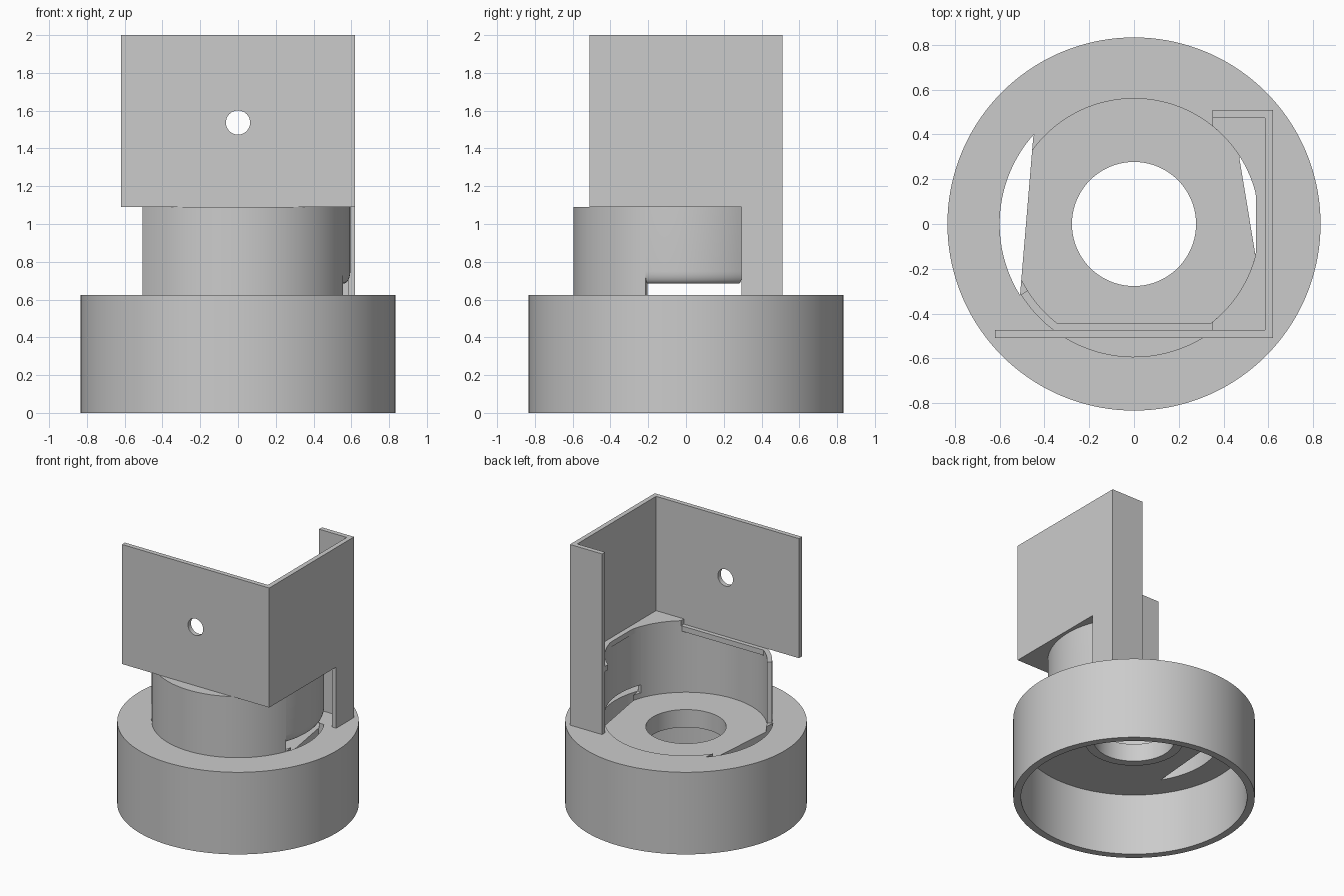
import bpy, bmesh, math
from math import sin, cos, radians, asin, degrees

cube = bpy.data.objects.get("Cube")
if cube:
    bpy.data.objects.remove(cube, do_unlink=True)

GREY = (0.6, 0.6, 0.6, 1)
grey = bpy.data.materials.new("plain_grey")
grey.use_nodes = True
grey.diffuse_color = GREY
grey.node_tree.nodes["Principled BSDF"].inputs["Base Color"].default_value = GREY


def finish(name, bm):
    bmesh.ops.recalc_face_normals(bm, faces=bm.faces)
    mesh = bpy.data.meshes.new(name)
    bm.to_mesh(mesh)
    bm.free()
    obj = bpy.data.objects.new(name, mesh)
    bpy.context.collection.objects.link(obj)
    mesh.materials.append(grey)
    return obj


def select(obj):
    bpy.ops.object.select_all(action='DESELECT')
    obj.select_set(True)
    bpy.context.view_layer.objects.active = obj


def smooth(obj):
    select(obj)
    bpy.ops.object.shade_smooth_by_angle(angle=radians(30))


def revolve(name, profile, start=0, end=360):
    """Sweep a closed (radius, z) profile around z between two angles."""
    full = end - start == 360
    steps = max(4, round((end - start) / 2.5))
    bm = bmesh.new()
    rings = []
    for i in range(steps if full else steps + 1):
        a = radians(start + (end - start) * i / steps)
        rings.append([bm.verts.new((r * cos(a), r * sin(a), z)) for r, z in profile])
    pairs = list(zip(rings, rings[1:]))
    if full:
        pairs.append((rings[-1], rings[0]))
    else:
        bm.faces.new(rings[0])
        bm.faces.new(rings[-1])
    n = len(profile)
    for p, q in pairs:
        for j in range(n):
            k = (j + 1) % n
            bm.faces.new((p[j], p[k], q[k], q[j]))
    return finish(name, bm)


def prism(name, outline, z0, z1):
    """Extrude an (x, y) outline upward."""
    bm = bmesh.new()
    face = bm.faces.new([bm.verts.new((x, y, z0)) for x, y in outline])
    top = bmesh.ops.extrude_face_region(bm, geom=[face])["geom"]
    bmesh.ops.translate(bm, vec=(0, 0, z1 - z0),
                        verts=[v for v in top if isinstance(v, bmesh.types.BMVert)])
    return finish(name, bm)


def box(name, x0, x1, y0, y1, z0, z1):
    return prism(name, [(x0, y0), (x1, y0), (x1, y1), (x0, y1)], z0, z1)


def arc(r, a0, a1, n=24):
    angles = [radians(a0 + (a1 - a0) * i / n) for i in range(n + 1)]
    return [(r * cos(a), r * sin(a)) for a in angles]


def cut(obj, cutter):
    mod = obj.modifiers.new("cut", 'BOOLEAN')
    mod.operation = 'DIFFERENCE'
    mod.solver = 'EXACT'
    mod.object = cutter
    select(obj)
    bpy.ops.object.modifier_apply(modifier=mod.name)
    bpy.data.objects.remove(cutter, do_unlink=True)


R_OUT, R_IN = 0.595, 0.56      # collar radii
BASE, DECK, TOP = 0.625, 1.09, 2.0
EDGE_X, EDGE_Y, T = 0.62, 0.51, 0.036

# Hollow round base with a shallow recess, centre hole and boss beneath
base = revolve("round_base", [
    (0.277, 0.45), (0.277, 0.585), (R_IN, 0.585), (R_IN, BASE), (0.833, BASE),
    (0.833, 0), (0.78, 0), (0.78, 0.47), (0.34, 0.47), (0.34, 0.45)])

# Crescent slots through the base, one on each side
left_slot = prism("left_slot", arc(R_OUT, -21.2, 30) + [(0.47, 0.297)], 0.4, 0.7)
cut(base, left_slot)
right_slot = prism("right_slot", arc(0.6, 138, 212) + [(-0.45, 0.385)], 0.4, 0.7)
cut(base, right_slot)
smooth(base)

# Collar wall standing on the base, then the raised part with a rounded lower edge
smooth(revolve("collar_wall", [(R_IN, 0.585), (R_OUT, 0.585), (R_OUT, DECK), (R_IN, DECK)],
               212, 338.8))
rounded = [(R_OUT - 0.035 * (1 - cos(radians(a))), 0.75 - 0.065 * sin(radians(a)))
           for a in range(0, 91, 15)]
smooth(revolve("raised_collar", [(R_IN, DECK), (R_OUT, DECK)] + rounded, 338.8, 390))

# Straight ledge inside the front of the collar
half = degrees(math.acos(0.43 / R_IN))
prism("front_ledge", arc(0.575, 270 - half, 270 + half), 1.05, DECK)

# Front plate with its round hole
front = box("front_plate", -EDGE_X, EDGE_X, -EDGE_Y, -EDGE_Y + T, DECK, TOP)
bm = bmesh.new()
bmesh.ops.create_cone(bm, cap_ends=True, segments=48, radius1=0.064, radius2=0.064, depth=0.3)
drill = finish("drill", bm)
drill.rotation_euler.x = radians(90)
drill.location = (0, -EDGE_Y, 1.537)
bpy.context.view_layer.update()
cut(front, drill)
smooth(front)

# Side plate, its leg, and the back flange reaching down to the base
box("side_plate", EDGE_X - T, EDGE_X, -EDGE_Y + T, EDGE_Y - T, DECK, TOP)
box("side_leg", EDGE_X - T, EDGE_X, 0.295, EDGE_Y - T, BASE, DECK)
box("back_flange", 0.35, EDGE_X, EDGE_Y - T, EDGE_Y, BASE, TOP)

# Corner floor joining plates and collar, with a curved inner edge
reach = degrees(math.acos(0.35 / R_IN))
inner = [(min(x, 0.545), y) for x, y in arc(R_IN, -reach, reach, 36)]
ends = [(0.35, EDGE_Y - T), (EDGE_X - T, EDGE_Y - T),
        (EDGE_X - T, -EDGE_Y + T), (0.35, -EDGE_Y + T)]
smooth(prism("corner_floor", inner + ends, DECK, 1.13))
